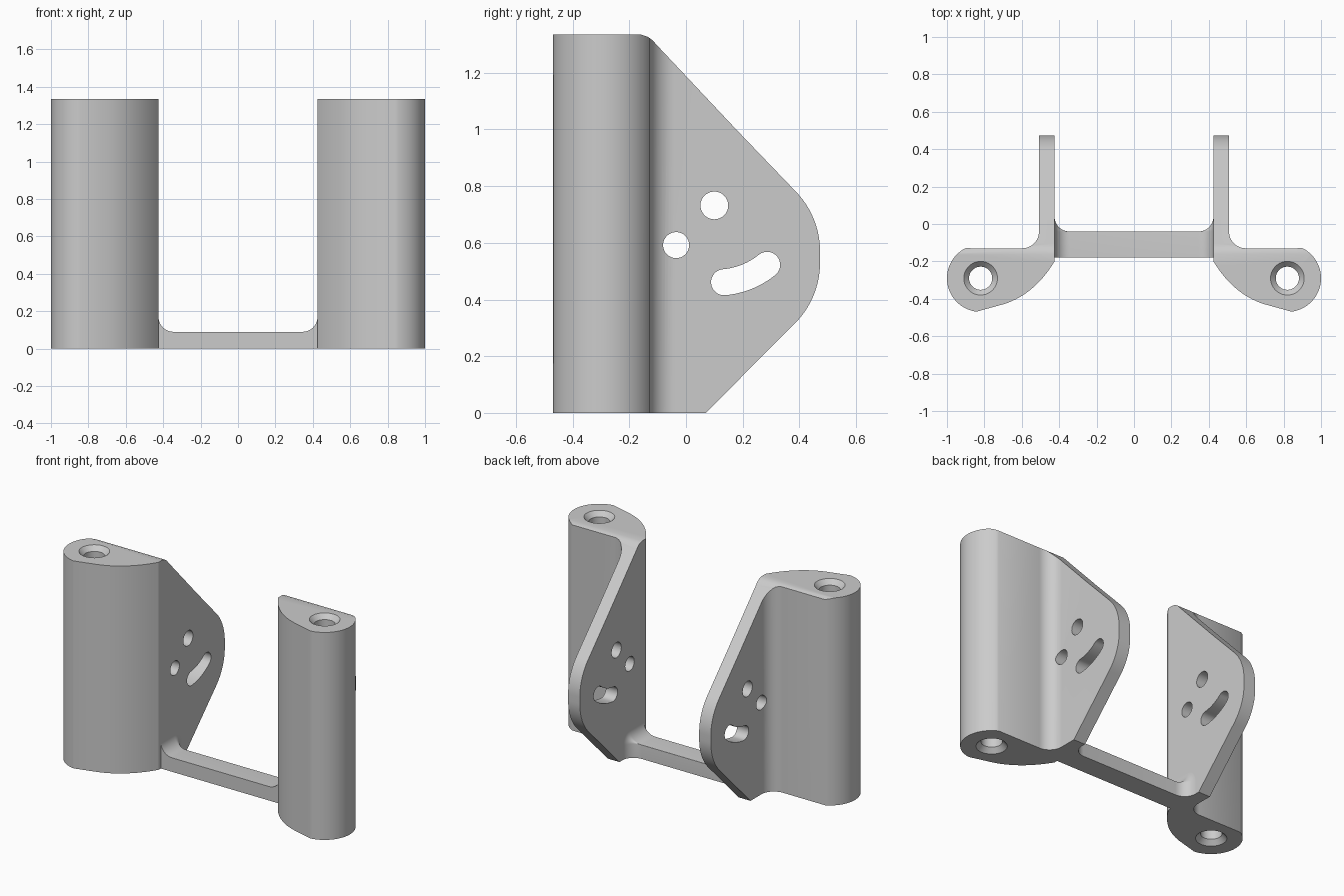
import bpy, bmesh
from math import sin, cos, radians

if "Cube" in bpy.data.objects:
    bpy.data.objects.remove(bpy.data.objects["Cube"])

HEIGHT = 1.335
WALL_IN, WALL_OUT = 0.425, 0.508
BOLT_X, BOLT_Y = 0.82, -0.29

grey = bpy.data.materials.new("plain_grey")
grey.use_nodes = True
grey.diffuse_color = (0.6, 0.6, 0.6, 1)
grey.node_tree.nodes["Principled BSDF"].inputs["Base Color"].default_value = (0.6, 0.6, 0.6, 1)


def arc(cx, cy, r, a0, a1, n=16):
    steps = [radians(a0 + (a1 - a0) * i / n) for i in range(n + 1)]
    return [(cx + r * cos(a), cy + r * sin(a)) for a in steps]


def loft(name, rings):
    """Closed solid through a list of equal-length outlines."""
    bm = bmesh.new()
    loops = [[bm.verts.new(p) for p in ring] for ring in rings]
    n = len(loops[0])
    for a, b in zip(loops, loops[1:]):
        for i in range(n):
            j = (i + 1) % n
            bm.faces.new((a[i], a[j], b[j], b[i]))
    bm.faces.new(loops[0])
    bm.faces.new(loops[-1])
    bmesh.ops.remove_doubles(bm, verts=bm.verts, dist=1e-5)
    bmesh.ops.recalc_face_normals(bm, faces=bm.faces)
    mesh = bpy.data.meshes.new(name)
    bm.to_mesh(mesh)
    bm.free()
    mesh.materials.append(grey)
    obj = bpy.data.objects.new(name, mesh)
    bpy.context.scene.collection.objects.link(obj)
    return obj


def side_prism(name, outline, side):
    return loft(name, [[(side * x, y, z) for y, z in outline] for x in (0.2, 1.2)])


def combine(obj, cutter, operation):
    mod = obj.modifiers.new("cut", 'BOOLEAN')
    mod.operation = operation
    mod.solver = 'EXACT'
    mod.object = cutter
    bpy.context.view_layer.update()
    graph = bpy.context.evaluated_depsgraph_get()
    mesh = bpy.data.meshes.new_from_object(obj.evaluated_get(graph))
    obj.modifiers.clear()
    obj.data = mesh
    bpy.data.objects.remove(cutter)


def smooth(obj):
    bpy.ops.object.select_all(action='DESELECT')
    obj.select_set(True)
    bpy.context.view_layer.objects.active = obj
    bpy.ops.object.shade_smooth_by_angle(angle=radians(30))


# Plan of a bracket: thin wall, fillet, rounded column, curved front
plan = [(WALL_IN, 0.5), (WALL_OUT, 0.5)]
plan += arc(WALL_OUT + 0.09, -0.04, 0.09, 180, 270, 12)
plan += arc(BOLT_X, BOLT_Y, 0.18, 63, -83, 32)
for i in range(17):
    t = i / 16
    u = 1 - t
    plan.append((u * u * 0.72 + 2 * u * t * 0.54 + t * t * WALL_IN,
                 u * u * -0.435 + 2 * u * t * -0.39 + t * t * -0.2))

# Side silhouette: sloped edges and a rounded nose
silhouette = [(-0.6, -0.1), (-0.03, -0.1)]
silhouette += arc(0.17, 0.53, 0.303, -45, 0)
silhouette += arc(0.17, 0.57, 0.303, 0, 45)
silhouette += [(0.18, 0.997), (-0.105, 1.3), (-0.118, 1.315), (-0.135, 1.327),
               (-0.16, HEIGHT), (-0.3, 1.4), (-0.6, 1.4)]

# Curved adjustment slot outline
slot = arc(0.11, 0.74, 0.326, -85, -51) + arc(*arc(0.11, 0.74, 0.28, -51, 0)[0], 0.046, -51, 129)
slot += arc(0.11, 0.74, 0.234, -51, -85) + arc(*arc(0.11, 0.74, 0.28, -85, 0)[0], 0.046, 95, 275)

# Bolt bore, countersunk at both ends: (radius, height)
bore = [(0.118, -0.03), (0.062, 0.03), (0.062, HEIGHT - 0.03), (0.118, HEIGHT + 0.03)]

for name, side in (("left_bracket", 1), ("right_bracket", -1)):
    bracket = loft(name, [[(side * x, y, z) for x, y in plan] for z in (0, HEIGHT)])
    combine(bracket, side_prism("silhouette_cutter", silhouette, side), 'INTERSECT')
    holes = [arc(0.10, 0.732, 0.049, 0, 360, 32), arc(-0.035, 0.592, 0.046, 0, 360, 32), slot]
    for hole in holes:
        # drop the repeated closing point of each outline
        combine(bracket, side_prism("hole_cutter", hole[:-1], side), 'DIFFERENCE')
    rings = [[(side * x, y, z) for x, y in arc(BOLT_X, BOLT_Y, r, 0, 360, 40)[:-1]]
             for r, z in bore]
    combine(bracket, loft("bore_cutter", rings), 'DIFFERENCE')
    smooth(bracket)

# Crossbar, flaring up and back where it meets the walls
FLARE = 0.08
half = [(WALL_IN - FLARE * (1 - cos(radians(a))), FLARE * (1 - sin(radians(a))))
        for a in range(0, 91, 9)]
stations = [(WALL_IN + 0.01, FLARE)] + half
stations += [(-x, f) for x, f in reversed(stations)]
rings = []
for x, f in stations:
    r = max(f, 0.001)
    corner = arc(-0.04 + f - r, 0.09 + f - r, r, 0, 90, 8)
    outline = [(-0.178, 0), (-0.04 + f, 0)] + corner + [(-0.178, 0.09 + f)]
    rings.append([(x, y, z) for y, z in outline])
smooth(loft("crossbar", rings))

# Trim the wall nose to the overall depth
for obj in bpy.data.objects:
    if obj.name.endswith("_bracket"):
        for v in obj.data.vertices:
            v.co.y = min(v.co.y, 0.473)
